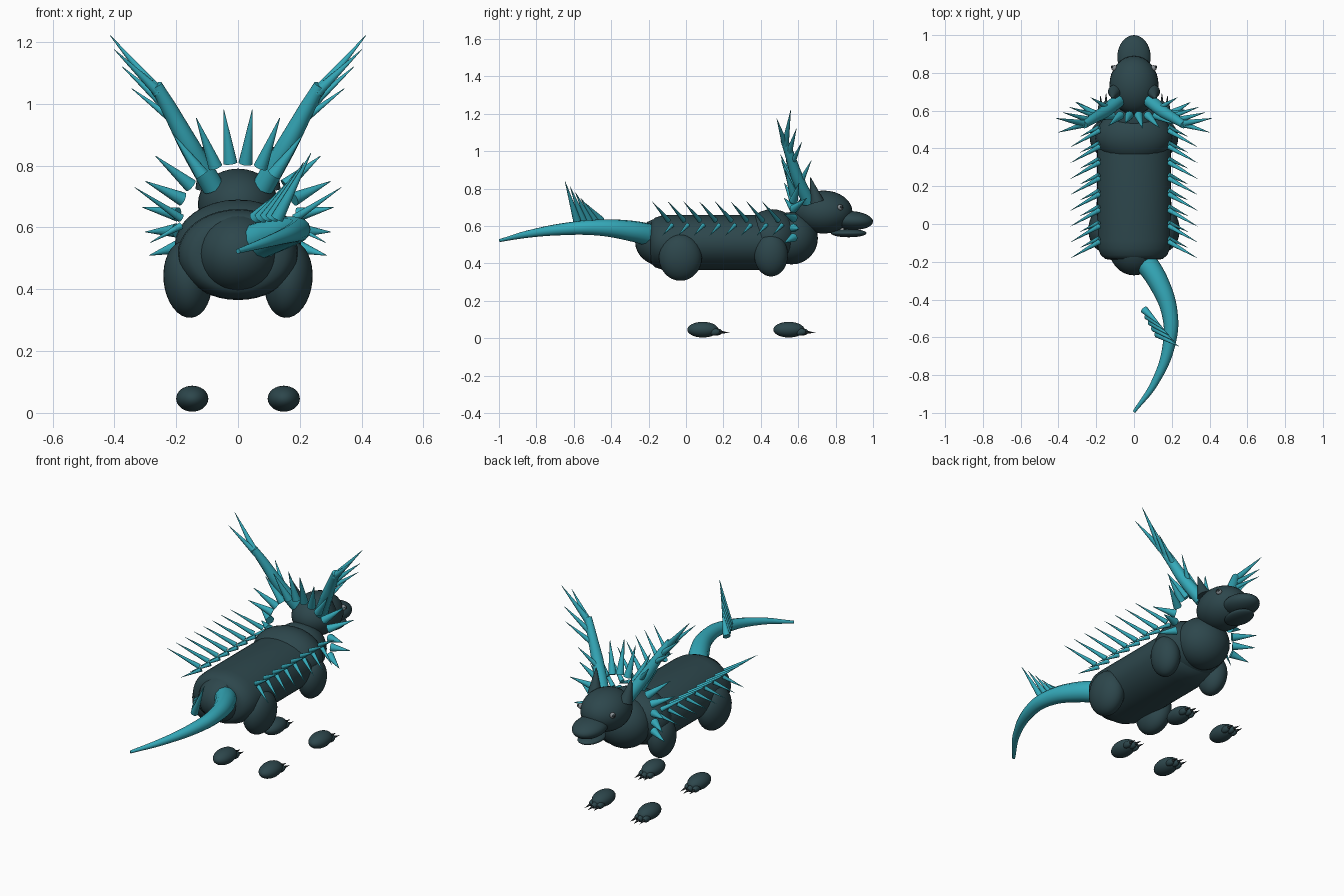
import bpy, bmesh, math, random
from mathutils import Vector

random.seed(4)
cube = bpy.data.objects.get("Cube")
if cube:
    bpy.data.objects.remove(cube, do_unlink=True)


def material(name, color):
    m = bpy.data.materials.new(name)
    m.use_nodes = True
    m.diffuse_color = (*color, 1)
    m.node_tree.nodes["Principled BSDF"].inputs["Base Color"].default_value = (*color, 1)
    return m


HIDE = material("dark slate hide", (0.026, 0.062, 0.072))
TEAL = material("teal horn", (0.035, 0.4, 0.49))
DARK = material("charcoal claw", (0.02, 0.03, 0.034))
EYE = material("grey eye", (0.25, 0.28, 0.3))


def finish(name, bm, mat):
    mesh = bpy.data.meshes.new(name)
    bm.to_mesh(mesh)
    bm.free()
    mesh.materials.append(mat)
    obj = bpy.data.objects.new(name, mesh)
    bpy.context.collection.objects.link(obj)
    bpy.ops.object.select_all(action="DESELECT")
    obj.select_set(True)
    bpy.context.view_layer.objects.active = obj
    bpy.ops.object.shade_smooth_by_angle(angle=math.radians(50))
    return obj


def ball(name, centre, radii, mat=HIDE, tilt=(0, 0, 0), segments=32):
    bm = bmesh.new()
    bmesh.ops.create_uvsphere(bm, u_segments=segments, v_segments=segments // 2, radius=1)
    obj = finish(name, bm, mat)
    obj.location, obj.scale, obj.rotation_euler = centre, radii, tilt
    return obj


def spikes(name, items, mat=TEAL, sides=12):
    """One object of cones, each given as base, tip and base radius."""
    bm = bmesh.new()
    for base, tip, radius in items:
        base, tip = Vector(base), Vector(tip)
        axis = tip - base
        cone = bmesh.ops.create_cone(bm, cap_ends=True, segments=sides, radius1=radius,
                                     radius2=radius * 0.05, depth=axis.length)
        for v in cone["verts"]:
            v.co = axis.to_track_quat("Z", "Y") @ v.co + (base + tip) / 2
    return finish(name, bm, mat)


def tube(name, points, mat=TEAL):
    """Tapered smooth tube through points given as x, y, z, radius."""
    curve = bpy.data.curves.new(name, "CURVE")
    curve.dimensions = "3D"
    curve.bevel_depth, curve.bevel_resolution = 1, 4
    curve.use_fill_caps = True
    spline = curve.splines.new("BEZIER")
    spline.bezier_points.add(len(points) - 1)
    for p, (x, y, z, r) in zip(spline.bezier_points, points):
        p.co, p.radius = (x, y, z), r
        p.handle_left_type = p.handle_right_type = "AUTO"
    curve.materials.append(mat)
    obj = bpy.data.objects.new(name, curve)
    bpy.context.collection.objects.link(obj)
    return obj


# Trunk: rounded barrel lofted along y
bm = bmesh.new()
rings, n = [], 40
for y, s in [(-0.19, 0.62), (-0.185, 0.78), (-0.165, 0.9), (-0.13, 0.98), (-0.09, 1),
             (0.4, 1), (0.46, 0.96), (0.5, 0.85), (0.53, 0.6)]:
    rings.append([bm.verts.new((0.195 * s * math.cos(a), y, 0.512 + 0.147 * s * math.sin(a)))
                  for a in (math.tau * k / n for k in range(n))])
for a, b in zip(rings, rings[1:]):
    for k in range(n):
        bm.faces.new((a[k], a[(k + 1) % n], b[(k + 1) % n], b[k]))
bm.faces.new(rings[0])
bm.faces.new(rings[-1])
bmesh.ops.recalc_face_normals(bm, faces=bm.faces)
finish("trunk", bm, HIDE)

# Rump, shoulders, neck and head
ball("rump", (0, -0.12, 0.515), (0.135, 0.152, 0.13))
ball("shoulders", (0, 0.46, 0.54), (0.205, 0.15, 0.15))
ball("neck", (0, 0.565, 0.535), (0.15, 0.14, 0.14))
ball("head", (0, 0.735, 0.675), (0.13, 0.155, 0.115))
ball("snout", (0, 0.885, 0.63), (0.088, 0.115, 0.05), tilt=(-0.06, 0, 0))
ball("lower_jaw", (0, 0.87, 0.562), (0.065, 0.095, 0.022))

for side, s in (("left", 1), ("right", -1)):
    # Face
    spikes(side + "_ear", [((s * 0.1, 0.7, 0.73), (s * 0.115, 0.665, 0.86), 0.038)], HIDE, 20)
    ball(side + "_eye", (s * 0.103, 0.825, 0.7), (0.016, 0.016, 0.016), EYE, segments=16)
    ball(side + "_pupil", (s * 0.114, 0.831, 0.702), (0.008, 0.009, 0.009), DARK, segments=12)

    # Thighs and detached feet
    ball(side + "_rear_thigh", (s * 0.163, -0.03, 0.432), (0.078, 0.115, 0.125), tilt=(0, s * 0.1, 0))
    ball(side + "_front_thigh", (s * 0.163, 0.455, 0.445), (0.07, 0.09, 0.115), tilt=(0, s * 0.1, 0))
    for end, y in (("rear", 0.09), ("front", 0.55)):
        name = f"{side}_{end}_"
        ball(name + "foot", (s * 0.148, y, 0.046), (0.052, 0.083, 0.042))
        claws = []
        for k in (-1, 0, 1):
            x, front = s * 0.148 + k * 0.026, y + 0.074 - abs(k) * 0.012
            ball(f"{name}toe_{k + 2}", (x, front, 0.034), (0.017, 0.03, 0.019), segments=16)
            claws.append(((x, front + 0.015, 0.034), (x + k * 0.004, front + 0.07, 0.029), 0.009))
        spikes(name + "claws", claws, DARK, 10)

    # Antler beam and tines
    tube(side + "_antler", [(s * 0.08, 0.655, 0.73, 0.036), (s * 0.155, 0.595, 0.86, 0.033),
                            (s * 0.22, 0.555, 0.98, 0.026), (s * 0.265, 0.525, 1.06, 0.02)])
    fork = (s * 0.255, 0.53, 1.035)
    spikes(side + "_antler_tines", [
        (fork, (s * 0.413, 0.56, 1.22), 0.02),
        (fork, (s * 0.4, 0.485, 1.175), 0.018),
        ((s * 0.23, 0.55, 0.99), (s * 0.375, 0.59, 1.12), 0.018),
        ((s * 0.2, 0.57, 0.94), (s * 0.345, 0.62, 1.05), 0.016),
        ((s * 0.13, 0.61, 0.83), (s * 0.23, 0.67, 0.95), 0.018)])

    # Two rows of flank spines swept backwards
    upper, lower = [], []
    for k in range(8):
        y = -0.095 + 0.084 * k
        upper.append(((s * 0.185, y, 0.63), (s * 0.335, y - 0.085, 0.73), 0.014))
        lower.append(((s * 0.185, y + 0.02, 0.605), (s * 0.285, y - 0.03, 0.55), 0.012))
    spikes(side + "_upper_flank_spines", upper)
    spikes(side + "_lower_flank_spines", lower)

# Mane: fan of cones around the neck, longest at the top
mane = []
for k in range(16):
    a = math.radians(-17 + 214 * k / 15)
    rise = max(0, math.sin(a))
    length = 0.1 + 0.075 * rise
    lean = random.uniform(-0.07, -0.02) if rise > 0.75 else random.choice((-0.05, 0.03, 0.07))
    c, z = math.cos(a), math.sin(a)
    mane.append(((0.2 * c, 0.575, 0.6 + 0.21 * z),
                 ((0.2 + length) * c, 0.575 + lean, 0.6 + (0.21 + length) * z), 0.023))
spikes("mane", mane, sides=16)

# Tail with a fan of fin spines
tube("tail", [(0.02, -0.15, 0.54, 0.064), (0.125, -0.3, 0.575, 0.055), (0.19, -0.48, 0.592, 0.042),
              (0.185, -0.64, 0.585, 0.033), (0.11, -0.84, 0.558, 0.02), (0, -0.995, 0.523, 0.008)])
spikes("tail_fin", [((0.055 + 0.018 * k, -0.455 - 0.032 * k, 0.63),
                     (0.14 + 0.024 * k, -0.535 - 0.028 * k, 0.72 + 0.03 * k), 0.021)
                    for k in range(5)], sides=16)
